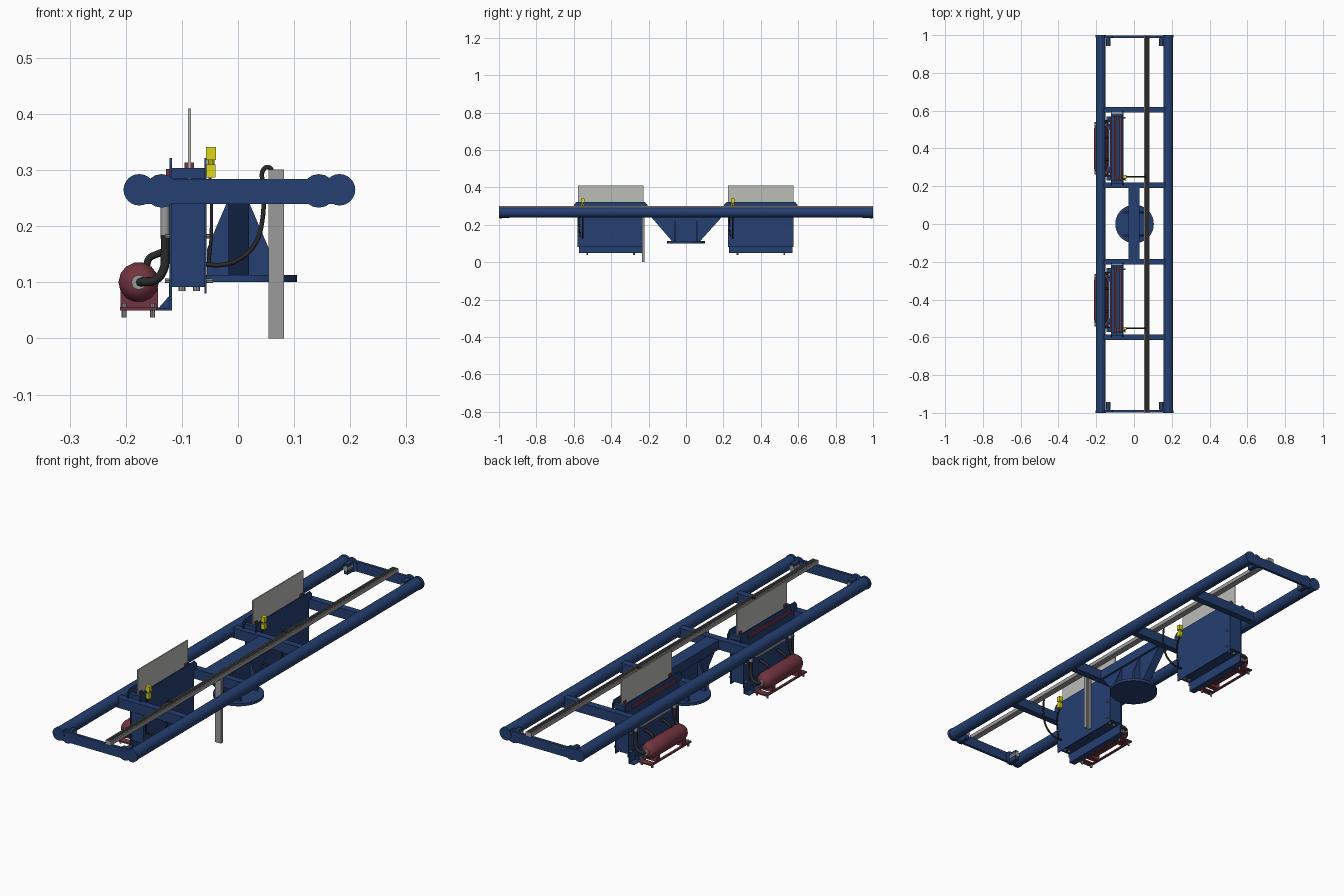
import bpy, bmesh, math
from mathutils import Vector

if "Cube" in bpy.data.objects:
    bpy.data.objects.remove(bpy.data.objects["Cube"])


def mat(name, r, g, b):
    m = bpy.data.materials.new(name)
    m.diffuse_color = (r, g, b, 1)
    m.use_nodes = True
    m.node_tree.nodes["Principled BSDF"].inputs["Base Color"].default_value = m.diffuse_color
    return m


BLUE = mat("frame blue", 0.018, 0.05, 0.165)
RED = mat("maroon", 0.17, 0.035, 0.05)
GREY = mat("channel grey", 0.33, 0.33, 0.33)
PALE = mat("pale sheet", 0.5, 0.51, 0.47)
BLACK = mat("hose black", 0.022, 0.022, 0.022)
YELLOW = mat("valve yellow", 0.72, 0.68, 0.01)


def finish(name, bm, m, smooth=False):
    bmesh.ops.recalc_face_normals(bm, faces=bm.faces)
    me = bpy.data.meshes.new(name)
    bm.to_mesh(me)
    bm.free()
    ob = bpy.data.objects.new(name, me)
    bpy.context.collection.objects.link(ob)
    me.materials.append(m)
    if smooth:
        bpy.ops.object.select_all(action='DESELECT')
        ob.select_set(True)
        bpy.context.view_layer.objects.active = ob
        bpy.ops.object.shade_smooth_by_angle(angle=math.radians(35))
    return ob


def prism(name, pts, axis, a, b, m):
    """Extrude a 2D outline from a to b along axis (other axes in x,y,z order)."""
    def place(p, t):
        v = list(p)
        v.insert("xyz".index(axis), t)
        return v
    bm = bmesh.new()
    lo = [bm.verts.new(place(p, a)) for p in pts]
    hi = [bm.verts.new(place(p, b)) for p in pts]
    bm.faces.new(lo)
    bm.faces.new(hi)
    for i in range(len(pts)):
        j = (i + 1) % len(pts)
        bm.faces.new((lo[i], lo[j], hi[j], hi[i]))
    return finish(name, bm, m)


def box(name, x0, x1, y0, y1, z0, z1, m):
    return prism(name, [(x0, y0), (x1, y0), (x1, y1), (x0, y1)], 'z', z0, z1, m)


def lathe(name, profile, axis, c, m, n=20, smooth=True):
    """Revolve (radius, offset) points round an axis through c."""
    k = "xyz".index(axis)
    bm = bmesh.new()
    rings = []
    for r, t in profile:
        ring = []
        for i in range(n):
            a = 2 * math.pi * i / n
            v = [r * math.cos(a), r * math.sin(a)]
            v.insert(k, t)
            ring.append(bm.verts.new(Vector(v) + Vector(c)))
        rings.append(ring)
    for A, B in zip(rings, rings[1:]):
        for i in range(n):
            j = (i + 1) % n
            bm.faces.new((A[i], A[j], B[j], B[i]))
    bm.faces.new(rings[0])
    bm.faces.new(rings[-1])
    return finish(name, bm, m, smooth)


def cyl(name, axis, c, r, length, m, n=16):
    return lathe(name, [(r, -length / 2), (r, length / 2)], axis, c, m, n)


def hose(name, pts, r, m=BLACK):
    cu = bpy.data.curves.new(name, 'CURVE')
    cu.dimensions = '3D'
    cu.bevel_depth = r
    cu.bevel_resolution = 2
    cu.use_fill_caps = True
    cu.resolution_u = 6
    sp = cu.splines.new('BEZIER')
    sp.bezier_points.add(len(pts) - 1)
    for b, p in zip(sp.bezier_points, pts):
        b.co = p
        b.handle_left_type = b.handle_right_type = 'AUTO'
    cu.materials.append(m)
    ob = bpy.data.objects.new(name, cu)
    bpy.context.collection.objects.link(ob)
    bpy.ops.object.select_all(action='DESELECT')
    ob.select_set(True)
    bpy.context.view_layer.objects.active = ob
    bpy.ops.object.convert(target='MESH')


# Main frame: two long tubes, cross beams, end plates with round bosses
for x, side in ((-0.176, "left"), (0.181, "right")):
    cyl(side + "_frame_tube", 'y', (x, 0, 0.265), 0.026, 1.996, BLUE, 24)
    for s in (-1, 1):
        cyl(side + "_tube_cap", 'y', (x, s * 0.994, 0.265), 0.028, 0.012, BLUE, 24)
for y in (-0.6, -0.2, 0.205, 0.605):
    box("cross_beam", -0.165, 0.17, y - 0.015, y + 0.015, 0.24, 0.284, BLUE)
for s in (-1, 1):
    box("end_plate", -0.165, 0.17, s * 0.986, s * 0.998, 0.24, 0.284, BLUE)
    for x in (-0.136, 0.144):
        cyl("end_boss", 'y', (x, s * 0.99, 0.263), 0.03, 0.012, BLUE)
        box("end_lug", x - 0.009, x + 0.009, s * 0.945, s * 0.986, 0.237, 0.282, BLUE)
        cyl("end_pin", 'y', (x, s * 0.962, 0.263), 0.012, 0.04, GREY, 10)

# Central pedestal: spine beam, tapered web, flared fins and base disc
box("spine_beam", -0.03, 0.03, -0.19, 0.195, 0.24, 0.282, BLUE)
prism("pedestal_web", [(-0.185, 0.24), (0.19, 0.24), (0.075, 0.112), (-0.075, 0.112)],
      'x', -0.017, 0.02, BLUE)
for y in (-0.06, 0.06):
    prism("pedestal_fin", [(-0.055, 0.112), (0.055, 0.112), (0.055, 0.16), (0.02, 0.242),
                           (-0.02, 0.242), (-0.055, 0.16)], 'y', y - 0.005, y + 0.005, BLUE)
cyl("pedestal_disc", 'z', (0.003, 0, 0.107), 0.102, 0.012, BLUE, 36)

# Cable rail along the top (open channel) and the drop post
box("rail_floor", 0.054, 0.082, -0.999, 0.999, 0.284, 0.287, GREY)
for x in (0.054, 0.0785):
    box("rail_wall", x, x + 0.0035, -0.999, 0.999, 0.286, 0.301, GREY)
box("rail_cable_fill", 0.0575, 0.0785, -0.996, 0.996, 0.287, 0.3, BLACK)
for s in (-1, 1):
    box("rail_end", 0.054, 0.082, s * 0.996, s * 1.0, 0.284, 0.301, GREY)
prism("drop_post", [(0.054, -0.236), (0.082, -0.236), (0.082, -0.221), (0.075, -0.221),
                    (0.075, -0.232), (0.061, -0.232), (0.061, -0.221), (0.054, -0.221)],
      'z', 0, 0.285, GREY)


def cleaner_unit(c):
    # Casing with two hanger plates resting on the cross beams
    hanger = [(-0.176, 0.08), (0.176, 0.08), (0.176, 0.284), (0.196, 0.284), (0.196, 0.307),
              (0.183, 0.322), (-0.183, 0.322), (-0.196, 0.307), (-0.196, 0.284), (-0.176, 0.284)]
    for x in (-0.122, -0.06):
        prism("hanger_plate", [(c + y, z) for y, z in hanger], 'x', x, x + 0.004, BLUE)
    box("casing", -0.119, -0.059, c - 0.172, c + 0.172, 0.092, 0.285, BLUE)
    for s in (-1, 1):
        e = c + s * 0.178
        box("casing_top_flange", -0.118, -0.06, e - 0.008, e + 0.008, 0.285, 0.304, BLUE)
        for x in (-0.1, -0.074):
            cyl("casing_bolt", 'z', (x, c + s * 0.15, 0.09), 0.006, 0.01, GREY, 8)
        for z in (0.103, 0.182):
            cyl("plate_bolt", 'x', (-0.052, c + s * 0.163, z), 0.004, 0.014, GREY, 8)
            cyl("rear_bolt", 'x', (-0.125, c + s * 0.163, z), 0.004, 0.01, GREY, 8)

    # Sliding sheet and its clamping strips
    box("sliding_sheet", -0.089, -0.084, c - 0.175, c + 0.175, 0.28, 0.41, PALE)
    for x in (-0.105, -0.076):
        box("clamp_strip", x, x + 0.009, c - 0.165, c + 0.165, 0.284, 0.298, RED)
    for s in (-1, 1):
        box("sheet_clamp", -0.095, -0.078, c + s * 0.15, c + s * 0.165, 0.298, 0.314, RED)
    box("rear_strip", -0.128, -0.122, c - 0.15, c + 0.15, 0.288, 0.302, RED)

    # Grey manifold on the rear face
    box("manifold", -0.136, -0.122, c - 0.1, c + 0.1, 0.188, 0.24, GREY)
    for s in (-1, 1):
        cyl("manifold_fitting", 'z', (-0.13, c + s * 0.135, 0.212), 0.008, 0.056, GREY, 12)

    # Air tank with domed ends on saddles and a tray
    lathe("air_tank", [(0.01, -0.13), (0.022, -0.126), (0.031, -0.116), (0.036, -0.1), (0.036, 0.1),
                       (0.031, 0.116), (0.022, 0.126), (0.01, 0.13)],
          'y', (-0.177, c, 0.1), RED, 14)
    for s in (-1, 1):
        y = c + s * 0.09
        prism("tank_saddle", [(-0.209, 0.055), (-0.143, 0.055), (-0.143, 0.09), (-0.16, 0.08),
                              (-0.19, 0.08), (-0.209, 0.09)], 'y', y - 0.012, y + 0.012, RED)
        y = c + s * 0.125
        box("tray_end", -0.21, -0.142, y - 0.014, y + 0.014, 0.05, 0.056, RED)
        prism("tray_bracket", [(-0.145, 0.05), (-0.119, 0.05), (-0.119, 0.08)],
              'y', y - 0.004, y + 0.004, BLUE)
        for x in (-0.203, -0.152):
            cyl("tray_bolt", 'z', (x, y, 0.05), 0.0045, 0.026, GREY, 8)
        # Thick hose from each tank end up to the manifold
        e = c + s * 0.13
        cyl("tank_port", 'y', (-0.177, e, 0.1), 0.013, 0.014, GREY, 12)
        hose("tank_hose", [(-0.177, e, 0.1), (-0.168, e + s * 0.012, 0.101),
                           (-0.148, e + s * 0.012, 0.104), (-0.133, e + s * 0.01, 0.122),
                           (-0.13, e + s * 0.005, 0.15), (-0.13, e + s * 0.005, 0.186)], 0.0078)
        # Slimmer hose from the tank top into the casing
        y = c + s * 0.06
        hose("casing_hose", [(-0.163, y, 0.13), (-0.158, y, 0.143), (-0.145, y, 0.15),
                             (-0.13, y, 0.155), (-0.118, y, 0.157)], 0.0062)
    for x in (-0.21, -0.152):
        box("tray_rail", x, x + 0.01, c - 0.135, c + 0.135, 0.05, 0.056, RED)
    box("tray_ledge", -0.146, -0.118, c - 0.17, c + 0.17, 0.05, 0.054, BLUE)
    box("tray_upright", -0.123, -0.118, c - 0.17, c + 0.17, 0.05, 0.1, BLUE)

    # Yellow valve and its supply hose to the rail
    v = c - 0.15
    box("valve_body", -0.056, -0.04, v - 0.009, v + 0.009, 0.287, 0.31, YELLOW)
    cyl("valve_neck", 'z', (-0.048, v, 0.314), 0.006, 0.012, YELLOW, 10)
    box("valve_knob", -0.057, -0.039, v - 0.009, v + 0.009, 0.318, 0.341, YELLOW)
    hose("supply_hose", [(-0.058, v, 0.132), (-0.03, v, 0.131), (0.0, v, 0.14),
                         (0.03, v, 0.168), (0.044, v, 0.215), (0.045, v, 0.27),
                         (0.046, v, 0.302), (0.055, v, 0.305), (0.062, v, 0.297)], 0.004)
    hose("valve_hose", [(-0.05, v - 0.005, 0.288), (-0.048, v - 0.015, 0.26),
                        (-0.048, v - 0.017, 0.18), (-0.052, v - 0.012, 0.135)], 0.003)


for centre in (-0.403, 0.4):
    cleaner_unit(centre)
